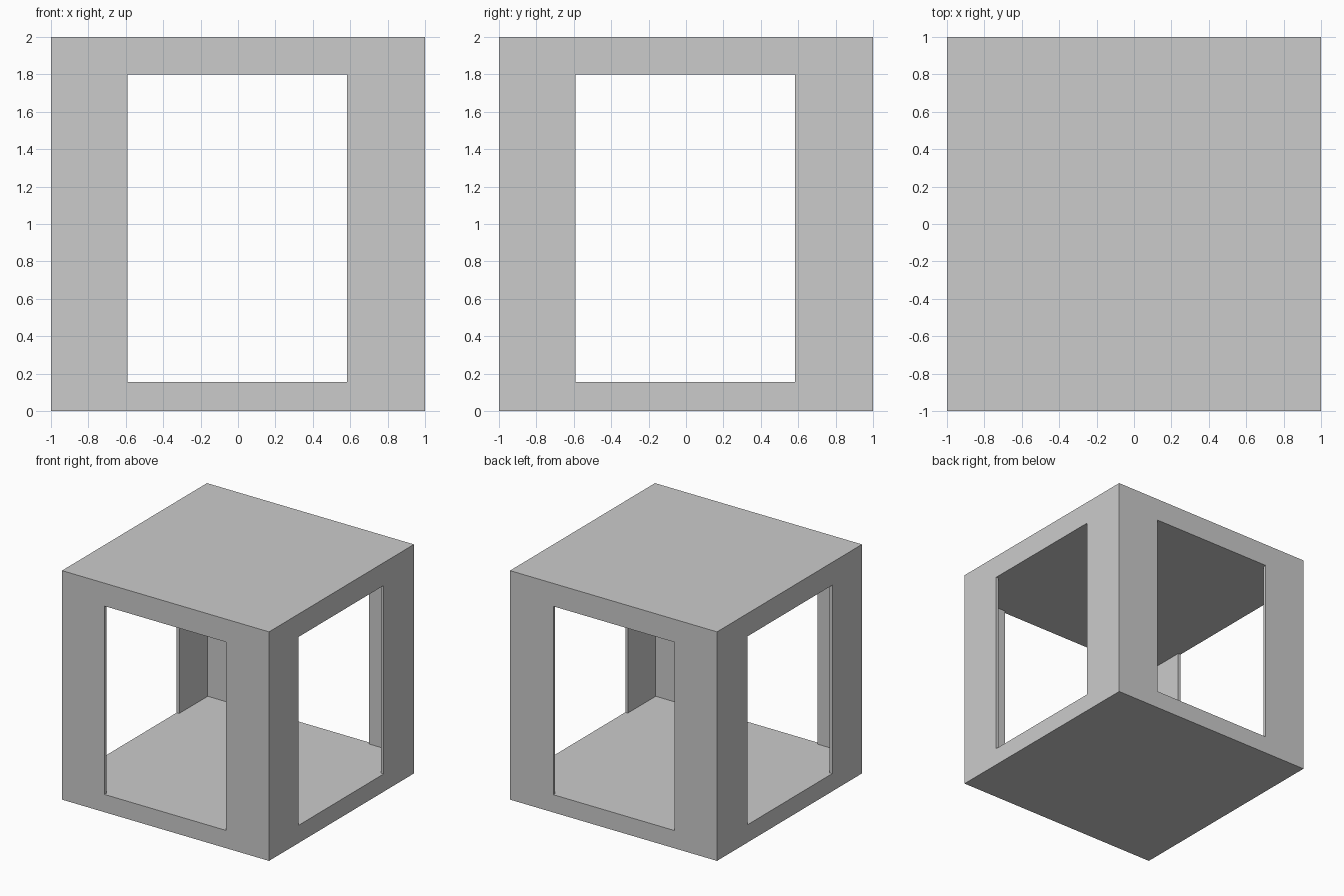
import bpy
import bmesh

if "Cube" in bpy.data.objects:
    bpy.data.objects.remove(bpy.data.objects["Cube"])

LO, HI = -0.59, 0.582      # side limits of each window opening
SILL, HEAD = 0.155, 1.8    # floor top and ceiling underside
IN = 0.975                 # inner face of the thin walls
OUT = 1.2                  # cutter reach past the outside


def prism(name, outline, z0, z1):
    """Extrude a flat outline from z0 up to z1."""
    bm = bmesh.new()
    face = bm.faces.new([bm.verts.new((x, y, z0)) for x, y in outline])
    ext = bmesh.ops.extrude_face_region(bm, geom=[face])
    top = [v for v in ext["geom"] if isinstance(v, bmesh.types.BMVert)]
    bmesh.ops.translate(bm, verts=top, vec=(0, 0, z1 - z0))
    bmesh.ops.recalc_face_normals(bm, faces=bm.faces)
    mesh = bpy.data.meshes.new(name)
    bm.to_mesh(mesh)
    bm.free()
    obj = bpy.data.objects.new(name, mesh)
    bpy.context.collection.objects.link(obj)
    return obj


# Solid cube body
frame = prism("window_frame_box", [(-1, -1), (1, -1), (1, 1), (-1, 1)], 0, 2)

# Room interior with an arm through the window on each side
cutter = prism("room_cutter", [
    (-IN, -IN), (LO, -IN), (LO, -OUT), (HI, -OUT), (HI, -IN),
    (IN, -IN), (IN, LO), (OUT, LO), (OUT, HI), (IN, HI),
    (IN, IN), (HI, IN), (HI, OUT), (LO, OUT), (LO, IN),
    (-IN, IN), (-IN, HI), (-OUT, HI), (-OUT, LO), (-IN, LO),
], SILL, HEAD)
cutter.hide_render = True

# Hollow out the body
cut = frame.modifiers.new("room", 'BOOLEAN')
cut.operation = 'DIFFERENCE'
cut.solver = 'EXACT'
cut.object = cutter
bpy.context.view_layer.objects.active = frame
bpy.ops.object.modifier_apply(modifier=cut.name)
bpy.data.objects.remove(cutter)
